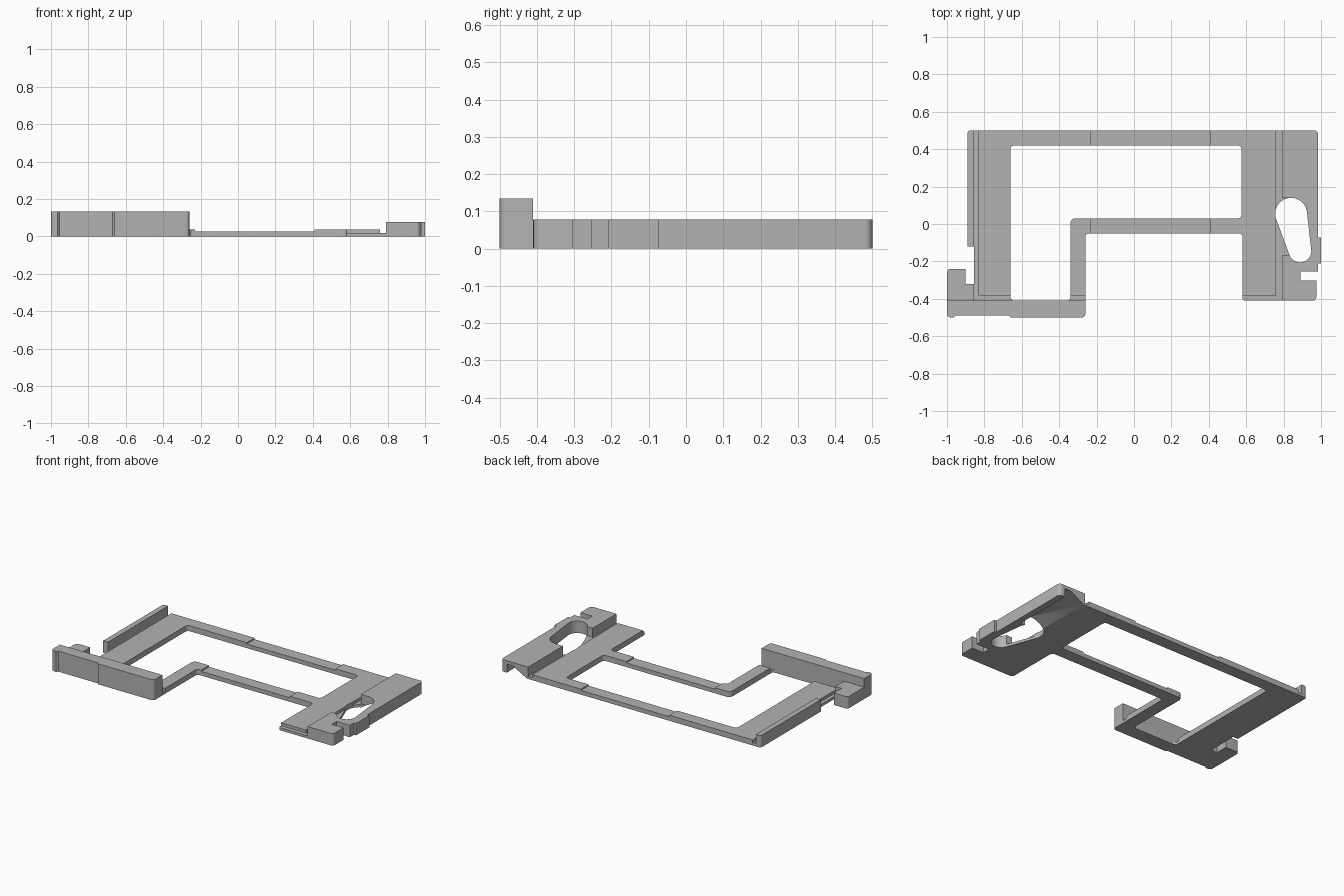
import bpy, bmesh, math
from mathutils import Vector

cube = bpy.data.objects.get("Cube")
if cube:
    bpy.data.objects.remove(cube, do_unlink=True)

grey = bpy.data.materials.new("plain grey")
grey.use_nodes = True
GREY = (0.45, 0.45, 0.45, 1)
grey.diffuse_color = GREY
grey.node_tree.nodes["Principled BSDF"].inputs["Base Color"].default_value = GREY

BASE, PLATE, BLOCK, WALL = 0.017, 0.036, 0.078, 0.134


def rounded(points, steps=5):
    """Round each corner (x, y, radius) with a short curve."""
    out = []
    for i, (x, y, *r) in enumerate(points):
        p = Vector((x, y))
        if not r:
            out.append(p)
            continue
        a = (Vector(points[i - 1][:2]) - p).normalized() * r[0]
        b = (Vector(points[(i + 1) % len(points)][:2]) - p).normalized() * r[0]
        for k in range(steps + 1):
            t = k / steps * math.pi / 2
            out.append(p + a * (1 - math.sin(t)) + b * (1 - math.cos(t)))
    return out


def prism(name, points, low, high, along_y=False):
    """Extrude a flat outline between two heights, or between two y values."""
    bm = bmesh.new()
    verts = [bm.verts.new((p[0], low, p[1]) if along_y else (p[0], p[1], low))
             for p in rounded(points)]
    face = bm.faces.new(verts)
    moved = bmesh.ops.extrude_face_region(bm, geom=[face])["geom"]
    step = (0, high - low, 0) if along_y else (0, 0, high - low)
    bmesh.ops.translate(bm, vec=step, verts=[g for g in moved if isinstance(g, bmesh.types.BMVert)])
    bmesh.ops.recalc_face_normals(bm, faces=bm.faces)
    mesh = bpy.data.meshes.new(name)
    bm.to_mesh(mesh)
    bm.free()
    mesh.materials.append(grey)
    obj = bpy.data.objects.new(name, mesh)
    bpy.context.collection.objects.link(obj)
    return obj


def box(x0, x1, y0, y1):
    return [(x0, y0), (x1, y0), (x1, y1), (x0, y1)]


def cut(target, points, low, high, along_y=False):
    """Remove a prism from the target."""
    cutter = prism("cutter", points, low, high, along_y)
    cutter.hide_render = True
    mod = target.modifiers.new("cut", "BOOLEAN")
    mod.operation, mod.solver, mod.object = "DIFFERENCE", "EXACT", cutter
    bpy.context.view_layer.objects.active = target
    bpy.ops.object.modifier_apply(modifier=mod.name)
    bpy.data.objects.remove(cutter, do_unlink=True)


# Flat frame with an L-shaped opening
frame = prism("frame_plate", [
    (-0.855, 0.5), (-0.855, -0.41), (-0.26, -0.41), (-0.26, -0.05, 0.02),
    (0.58, -0.05, 0.02), (0.58, -0.41, 0.015), (0.79, -0.41), (0.79, 0.5)], 0, PLATE)
cut(frame, [(-0.66, 0.42, 0.02), (0.575, 0.42, 0.02), (0.575, 0.03, 0.02),
            (-0.34, 0.03, 0.025), (-0.34, -0.41, 0.02), (-0.66, -0.41, 0.02)], -1, 1)

# Low channels, front ledges and thinned rail spans
for area in (box(-0.9, -0.832, -0.6, 0.6), box(0.76, 0.9, -0.6, 0.6), box(-0.9, 0.9, -0.6, -0.383)):
    cut(frame, area, BASE, 1)
cut(frame, box(-0.23, 0.41, -0.2, 0.6), 0.027, 1)

# Thick right block with a side notch and a small side bump
block = prism("right_block", [
    (0.79, 0.5), (0.79, -0.41), (0.975, -0.41, 0.02), (0.975, -0.303), (0.89, -0.303),
    (0.89, -0.253), (0.985, -0.253), (0.985, -0.21), (1.0, -0.21), (1.0, -0.073),
    (0.985, -0.073), (0.985, 0.5, 0.02)], 0, BLOCK)

# Sloped groove under the back of the block
cut(block, [(0.8, -0.01), (0.8, 0), (0.9, 0.056), (0.945, 0.056), (0.945, -0.01)], 0.1, 0.6, True)

# Recess beside the hole, down to the channel floor
cut(block, [(0.7, 0.14), (0.7, -0.165), (0.84, -0.165), (0.84, 0.14)], BASE, 1)

# Teardrop hole through block and frame
big, small = (0.84, 0.055, 0.085), (0.888, -0.145, 0.06)
lean = math.atan2(small[1] - big[1], small[0] - big[0])
spread = math.acos((big[2] - small[2]) / math.dist(big[:2], small[:2]))
teardrop = []
for (cx, cy, r), start, sweep in ((big, lean + spread, 2 * (math.pi - spread)),
                                  (small, lean - spread, 2 * spread)):
    for k in range(17):
        a = start + sweep * k / 16
        teardrop.append((cx + r * math.cos(a), cy + r * math.sin(a)))
for part in (block, frame):
    cut(part, teardrop, -1, 1)

# Left lip, hook and tall front wall
prism("left_lip", [(-0.89, 0.5, 0.015), (-0.89, -0.12), (-0.855, -0.12), (-0.855, 0.5)], 0, BLOCK)
prism("left_hook", [(-1, -0.41), (-0.855, -0.41), (-0.855, -0.32), (-0.9, -0.32),
                    (-0.9, -0.24), (-1, -0.24, 0.02)], 0, BLOCK)
prism("front_wall", [
    (-1, -0.41), (-1, -0.5, 0.02), (-0.965, -0.5), (-0.955, -0.49), (-0.67, -0.49),
    (-0.66, -0.5), (-0.26, -0.5, 0.02), (-0.26, -0.41)], 0, WALL)

# Smooth the rounded corners, keep real edges sharp
bpy.ops.object.select_all(action="DESELECT")
for obj in bpy.context.scene.objects:
    if obj.type == "MESH":
        obj.select_set(True)
        bpy.context.view_layer.objects.active = obj
bpy.ops.object.shade_smooth_by_angle(angle=math.radians(30))
